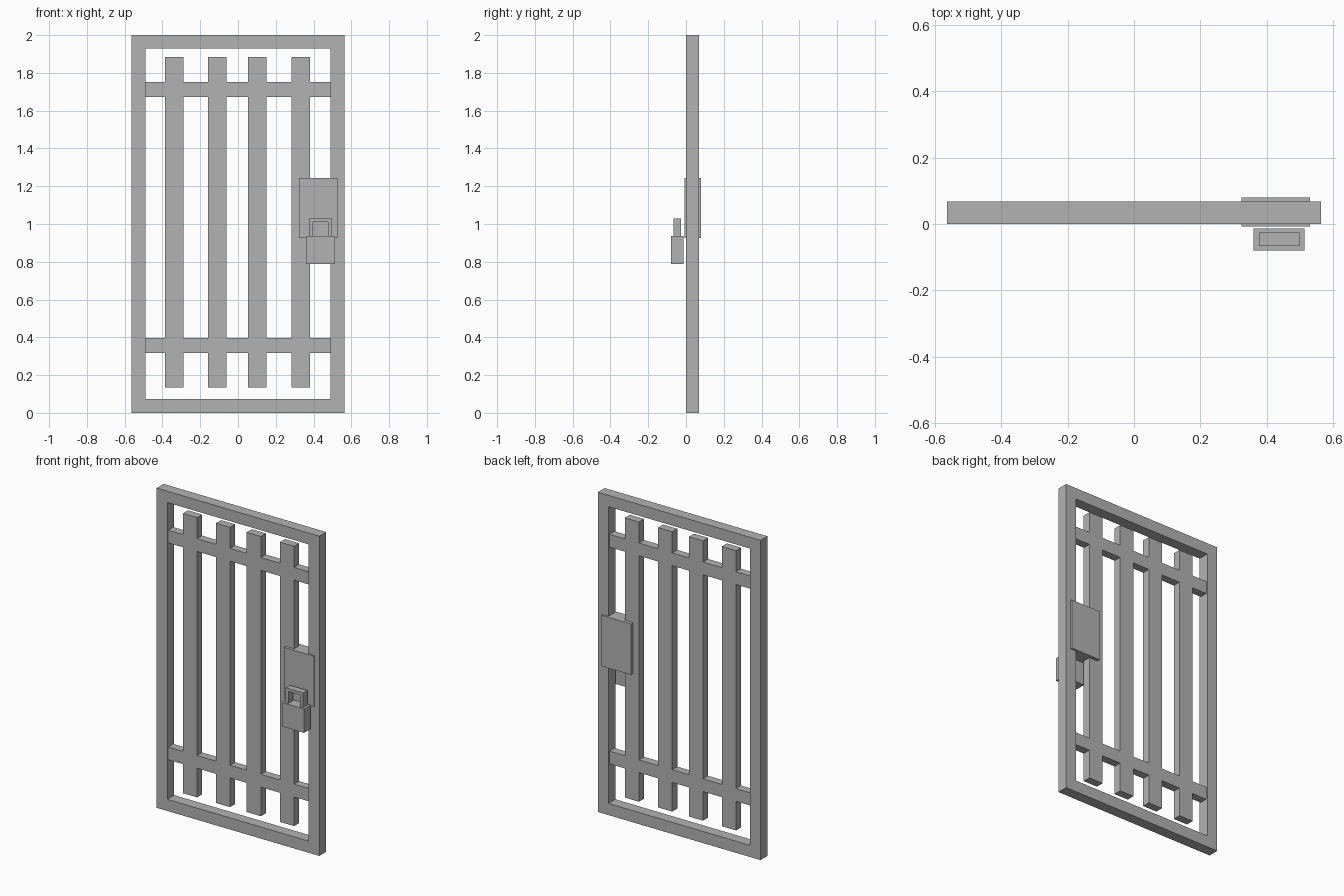
import bpy
import bmesh

cube = bpy.data.objects.get("Cube")
if cube:
    bpy.data.objects.remove(cube, do_unlink=True)

GREY = (0.45, 0.45, 0.45, 1)
metal = bpy.data.materials.new("grey_metal")
metal.use_nodes = True
metal.diffuse_color = GREY
metal.node_tree.nodes["Principled BSDF"].inputs["Base Color"].default_value = GREY


def slab(name, quads, y0, y1):
    """Extrude a flat front outline, made of x-z quads, from y0 back to y1."""
    bm = bmesh.new()
    for quad in quads:
        bm.faces.new([bm.verts.new((x, y0, z)) for x, z in quad])
    bmesh.ops.remove_doubles(bm, verts=bm.verts[:], dist=0.0001)
    result = bmesh.ops.extrude_face_region(bm, geom=bm.faces[:], use_keep_orig=True)
    moved = [v for v in result["geom"] if isinstance(v, bmesh.types.BMVert)]
    bmesh.ops.translate(bm, verts=moved, vec=(0, y1 - y0, 0))
    bmesh.ops.recalc_face_normals(bm, faces=bm.faces[:])
    mesh = bpy.data.meshes.new(name)
    bm.to_mesh(mesh)
    bm.free()
    mesh.materials.append(metal)
    obj = bpy.data.objects.new(name, mesh)
    bpy.context.collection.objects.link(obj)
    return obj


def rect(x0, x1, z0, z1):
    return [(x0, z0), (x1, z0), (x1, z1), (x0, z1)]


# Outer frame: mitred quads between the outer and inner outlines
HALF, INNER = 0.563, 0.489
outer = rect(-HALF, HALF, 0, 2)
inner = rect(-INNER, INNER, 0.073, 1.929)
slab("outer_frame",
     [[outer[i], outer[(i + 1) % 4], inner[(i + 1) % 4], inner[i]] for i in range(4)],
     0, 0.068)

# Upright bars
BACK, FRONT = 0.059, 0.009
WIDTH = 0.098
lefts = [-0.387, -0.159, 0.054, 0.284]
for i, x in enumerate(lefts):
    slab(f"upright_bar_{i + 1}", [rect(x, x + WIDTH, 0.135, 1.885)], FRONT, BACK)

# Cross rails fill the gaps between the bars, flush with them
starts = [-INNER] + [x + WIDTH for x in lefts]
ends = lefts + [INNER]
for name, z0, z1 in (("lower_rail", 0.317, 0.397), ("upper_rail", 1.673, 1.753)):
    slab(name, [rect(a, b, z0, z1) for a, b in zip(starts, ends)], FRONT, BACK)

# Lock case passing through the gate
slab("lock_case", [rect(0.324, 0.53, 0.926, 1.244)], -0.008, 0.08)

# Padlock body and its square shackle
slab("padlock_body", [rect(0.36, 0.513, 0.787, 0.936)], -0.08, -0.014)
X0, X1, I0, I1 = 0.377, 0.498, 0.398, 0.477
BASE, ARCH, TOP = 0.93, 1.01, 1.028
slab("padlock_shackle",
     [[(X0, BASE), (I0, BASE), (I0, ARCH), (X0, TOP)],
      [(I0, ARCH), (I1, ARCH), (X1, TOP), (X0, TOP)],
      [(I1, BASE), (X1, BASE), (X1, TOP), (I1, ARCH)]],
     -0.067, -0.026)
